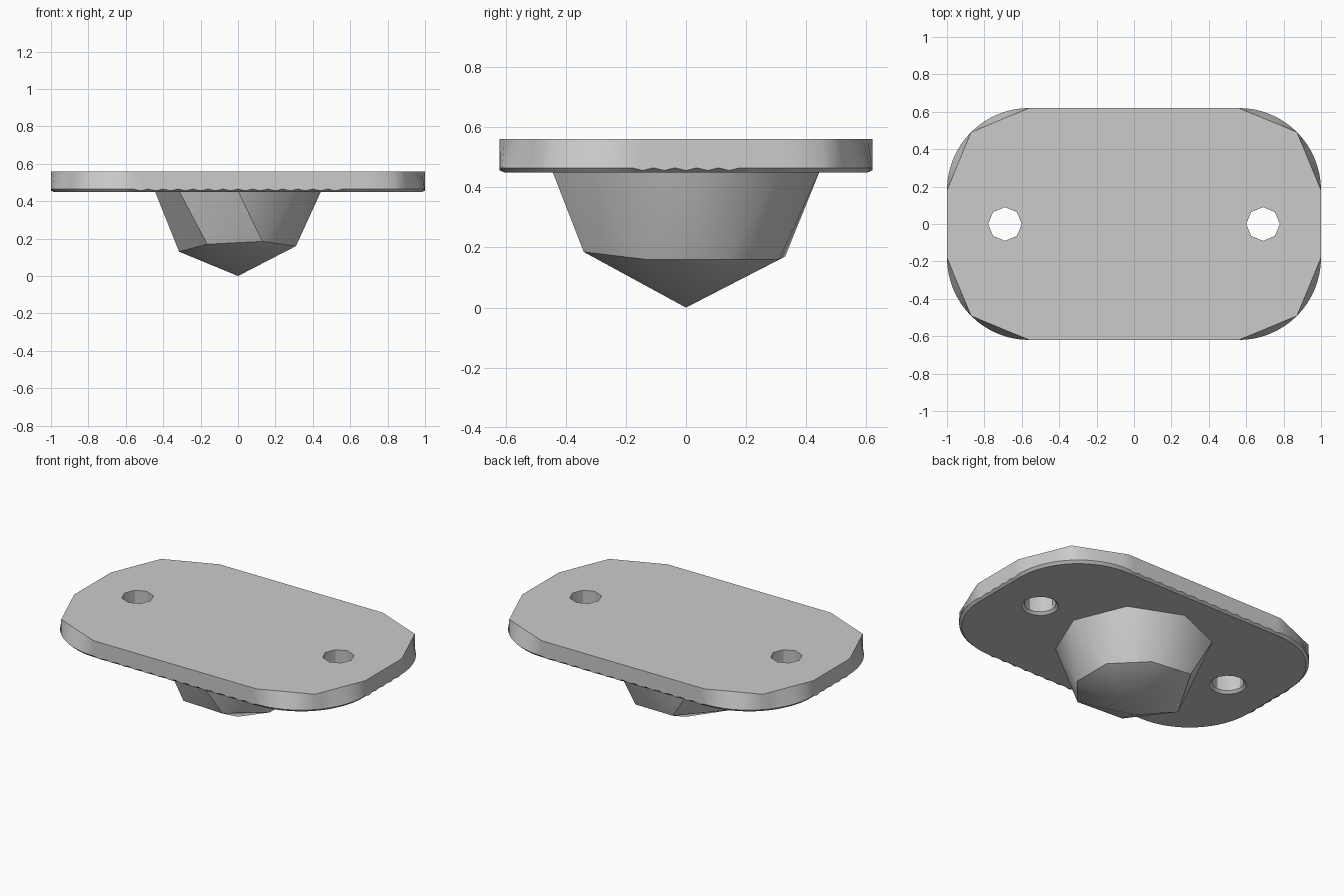
import bpy, bmesh
from math import cos, sin, pi, radians
from mathutils import Vector

cube = bpy.data.objects.get("Cube")
if cube:
    bpy.data.objects.remove(cube, do_unlink=True)

grey = bpy.data.materials.new("plain grey")
grey.use_nodes = True
grey.diffuse_color = (0.6, 0.6, 0.6, 1)
grey.node_tree.nodes["Principled BSDF"].inputs["Base Color"].default_value = (0.6, 0.6, 0.6, 1)

TOP, RIM, BASE = 0.56, 0.465, 0.45
HALF_X, HALF_Y, RADIUS = 1.0, 0.62, 0.44
ARC = 16  # segments in each rounded corner


def finish(bm, name):
    bmesh.ops.recalc_face_normals(bm, faces=bm.faces[:])
    mesh = bpy.data.meshes.new(name)
    bm.to_mesh(mesh)
    bm.free()
    mesh.materials.append(grey)
    obj = bpy.data.objects.new(name, mesh)
    bpy.context.collection.objects.link(obj)
    bpy.ops.object.select_all(action='DESELECT')
    obj.select_set(True)
    bpy.context.view_layer.objects.active = obj
    bpy.ops.object.shade_smooth_by_angle(angle=radians(30))


def outline(z, inset=0.0, coarse=False, scallop=0.0):
    """Rounded rectangle; coarse corners are two chords, straights may be scalloped."""
    points = []
    r = RADIUS - inset
    signs = [(1, 1), (-1, 1), (-1, -1), (1, -1)]
    for k, (sx, sy) in enumerate(signs):
        centre = Vector((sx * (HALF_X - RADIUS), sy * (HALF_Y - RADIUS), z))

        def on_arc(t):
            a = (k + t) * pi / 2
            return centre + Vector((cos(a), sin(a), 0)) * r
        for i in range(ARC + 1):
            t = i / ARC
            if coarse:
                start = 0 if t < 0.5 else 0.5
                points.append(on_arc(start).lerp(on_arc(start + 0.5), (t - start) * 2))
            else:
                points.append(on_arc(t))
        # straight run to the next corner
        nx, ny = signs[(k + 1) % 4]
        a = (k + 1) * pi / 2
        end = Vector((nx * (HALF_X - RADIUS), ny * (HALF_Y - RADIUS), z))
        end += Vector((cos(a), sin(a), 0)) * r
        begin = points[-1].copy()
        steps = 28 if k % 2 == 0 else 10
        for i in range(1, steps):
            p = begin.lerp(end, i / steps)
            p.z -= scallop * (i % 2)
            points.append(p)
    return points


def hole(x, z, r, coarse=False):
    flat = cos(pi / 8) if coarse else 1
    return [Vector((x + r * (flat if i % 2 else 1) * cos(i * pi / 8),
                    r * (flat if i % 2 else 1) * sin(i * pi / 8), z)) for i in range(16)]


def loft(bm, loops):
    """Skin a stack of equal loops and return the end loops' vertices."""
    rings = [[bm.verts.new(p) for p in loop] for loop in loops]
    for a, b in zip(rings, rings[1:]):
        for i in range(len(a)):
            j = (i + 1) % len(a)
            bm.faces.new((a[i], a[j], b[j], b[i]))
    return rings[0], rings[-1]


# Mounting plate with two holes
bm = bmesh.new()
walls = [loft(bm, [outline(TOP, coarse=True), outline(RIM, scallop=0.009),
                   outline(BASE, inset=0.015)])]
for x in (-0.69, 0.69):
    walls.append(loft(bm, [hole(x, TOP, 0.09, True), hole(x, RIM, 0.09),
                           hole(x, BASE, 0.105)]))
for side in (0, 1):
    edges = []
    for wall in walls:
        ring = wall[side]
        edges += [bm.edges.get((ring[i - 1], ring[i])) for i in range(len(ring))]
    bmesh.ops.triangle_fill(bm, edges=edges, use_beauty=True,
                            normal=(0, 0, 1 if side == 0 else -1))
finish(bm, "mounting_plate")

# Faceted boss: octagonal root, uneven seven-sided girdle and a point
bm = bmesh.new()
root = [bm.verts.new((0.445 * cos(i * pi / 4), 0.445 * sin(i * pi / 4), BASE + 0.005))
        for i in range(8)]
girdle = [bm.verts.new(p) for p in (
    (0.31, 0.13, 0.16), (0.13, 0.31, 0.16), (-0.14, 0.33, 0.17), (-0.315, 0.01, 0.13),
    (-0.165, -0.3, 0.17), (0.13, -0.34, 0.185), (0.31, -0.13, 0.16))]
tip = bm.verts.new((0, 0, 0))
below = [0, 1, 2, 3, 3, 4, 5, 6]  # girdle corner under each root edge
for i in range(8):
    g, n = girdle[below[i]], girdle[below[(i + 1) % 8]]
    after = root[(i + 1) % 8]
    bm.faces.new((root[i], after, g))
    if g is not n:
        bm.faces.new((after, n, g))
for i in range(7):
    bm.faces.new((girdle[i - 1], girdle[i], tip))
bm.faces.new(root)
finish(bm, "faceted_boss")
